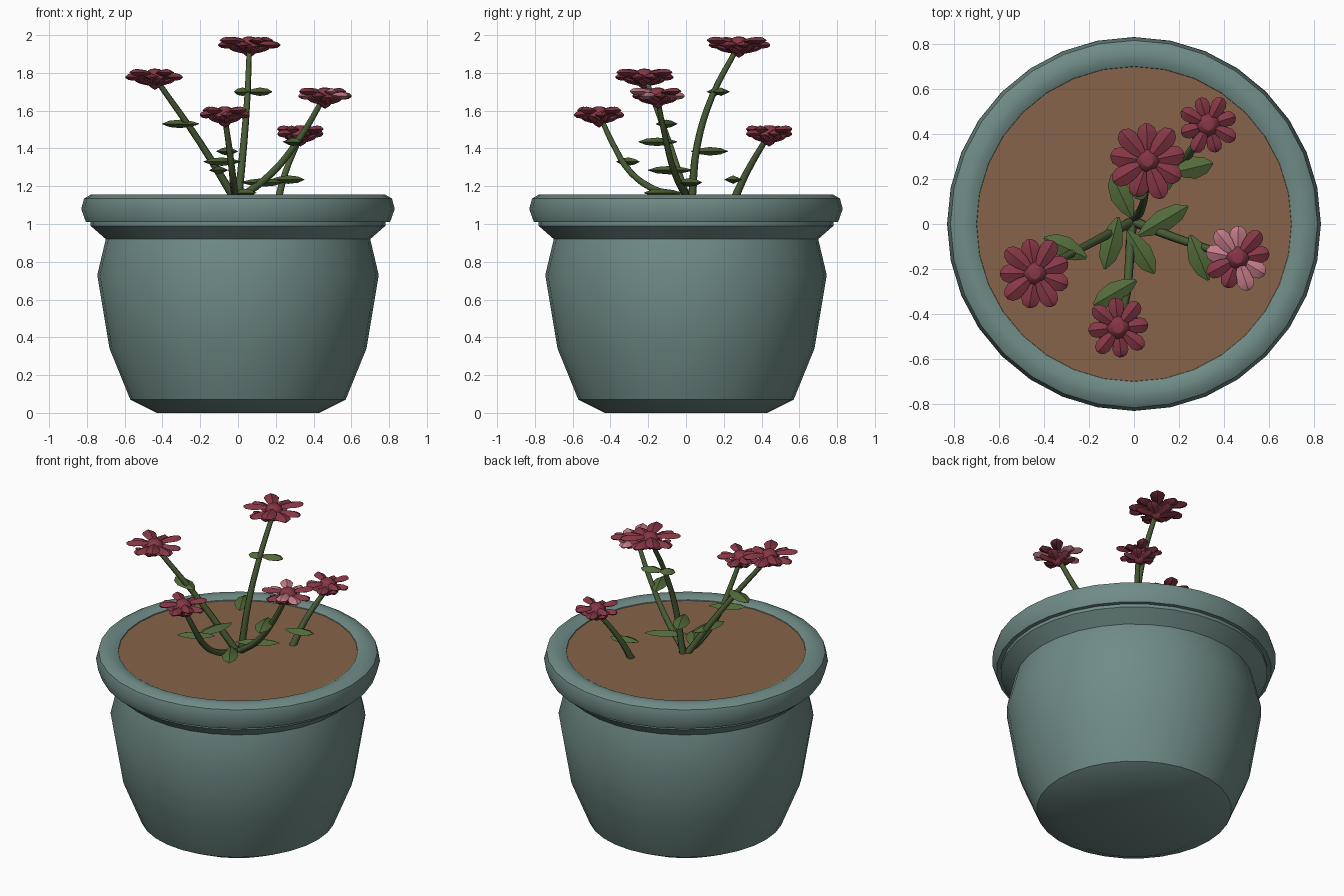
import bpy, bmesh, math
from mathutils import Vector

cube = bpy.data.objects.get("Cube")
if cube:
    bpy.data.objects.remove(cube, do_unlink=True)


def material(name, rgb):
    m = bpy.data.materials.new(name)
    m.use_nodes = True
    m.diffuse_color = (*rgb, 1)
    m.node_tree.nodes["Principled BSDF"].inputs["Base Color"].default_value = (*rgb, 1)
    return m


GLAZE = material("blue green glaze", (0.16, 0.26, 0.24))
SOIL = material("brown soil", (0.24, 0.127, 0.067))
STEM = material("stem green", (0.068, 0.11, 0.036))
LEAF = material("leaf green", (0.085, 0.145, 0.042))
RED = material("dark red", (0.24, 0.038, 0.06))
PINK = material("pale pink", (0.56, 0.2, 0.25))


def finish(name, bm, mats, angle=35):
    bmesh.ops.recalc_face_normals(bm, faces=bm.faces)
    me = bpy.data.meshes.new(name)
    bm.to_mesh(me)
    bm.free()
    for m in mats:
        me.materials.append(m)
    ob = bpy.data.objects.new(name, me)
    bpy.context.collection.objects.link(ob)
    bpy.ops.object.select_all(action='DESELECT')
    ob.select_set(True)
    bpy.context.view_layer.objects.active = ob
    bpy.ops.object.shade_smooth_by_angle(angle=math.radians(angle))
    return ob


def lathe(bm, profile, steps, centre=(0, 0, 0)):
    c = Vector(centre)
    verts = [bm.verts.new(c + Vector((0, r, z))) for r, z in profile]
    edges = [bm.edges.new(p) for p in zip(verts, verts[1:])]
    bmesh.ops.spin(bm, geom=verts + edges, cent=c, axis=(0, 0, 1),
                   angle=math.tau, steps=steps, use_duplicate=False)
    bmesh.ops.remove_doubles(bm, verts=bm.verts, dist=0.0005)


def blade(bm, base, tip, width, thick, outline, mat=0):
    """Leaf or petal: diamond sections strung from base to tip."""
    base, tip = Vector(base), Vector(tip)
    along = (tip - base).normalized()
    side = along.cross(Vector((0, 0, 1))).normalized()
    up = side.cross(along)
    rings = []
    for t, w in outline:
        c = base.lerp(tip, t)
        s, u = side * width * w / 2, up * thick * w / 2
        rings.append([bm.verts.new(c + d) for d in (s, u, -s, -u)])
    faces = [bm.faces.new(rings[0]), bm.faces.new(rings[-1])]
    for a, b in zip(rings, rings[1:]):
        for i in range(4):
            j = (i + 1) % 4
            faces.append(bm.faces.new((a[i], a[j], b[j], b[i])))
    for f in faces:
        f.material_index = mat


LEAF_SHAPE = [(0, .15), (.2, .65), (.5, 1), (.8, .75), (1, .1)]
PETAL_SHAPE = [(0, .35), (.35, .8), (.7, 1), (.9, .75), (1, .25)]

# Pot with foot, shoulder and rolled rim
bm = bmesh.new()
lathe(bm, [(0, 0), (.43, 0), (.57, .07), (.68, .34), (.745, .73), (.7, .92),
           (.78, .99), (.78, 1.01), (.805, 1.01), (.83, 1.08), (.815, 1.135),
           (.78, 1.155), (.73, 1.155), (.7, 1.14), (.69, 1.1)], 32)
finish("pot", bm, [GLAZE])

# Soil
bm = bmesh.new()
bmesh.ops.create_circle(bm, cap_ends=True, segments=32, radius=.705)
bmesh.ops.translate(bm, verts=bm.verts, vec=(0, 0, 1.135))
finish("soil", bm, [SOIL])


# Stems
def stem(name, points):
    cu = bpy.data.curves.new(name, 'CURVE')
    cu.dimensions = '3D'
    cu.bevel_depth = .022
    cu.bevel_resolution = 1
    cu.resolution_u = 4
    cu.use_fill_caps = True
    sp = cu.splines.new('BEZIER')
    sp.bezier_points.add(len(points) - 1)
    for i, (bp, co) in enumerate(zip(sp.bezier_points, points)):
        bp.co = co
        bp.handle_left_type = bp.handle_right_type = 'AUTO'
        bp.radius = 1 - .35 * i / (len(points) - 1)
    cu.materials.append(STEM)
    bpy.context.collection.objects.link(bpy.data.objects.new(name, cu))


# Flower heads: a ring of petals, a smaller ring below, a button and a cone
def flower(name, centre, radius, count, turn, pink=()):
    c = Vector(centre)
    bm = bmesh.new()
    lathe(bm, [(0, -.08), (.025, -.065), (.06, -.02), (.045, .015),
               (.025, .03), (0, .033)], 8, c)
    for i in range(count):
        a = turn + math.tau * i / count
        d = Vector((math.cos(a), math.sin(a), 0))
        lift = Vector((0, 0, .008 if i % 2 else -.008))
        reach = radius * (1 if i % 2 else .93)
        blade(bm, c + d * .025 + lift, c + d * reach + lift * 1.6,
              radius * .5, .04, PETAL_SHAPE, int(i in pink))
    for i in range(6):
        a = turn + .4 + math.tau * i / 6
        d = Vector((math.cos(a), math.sin(a), 0))
        blade(bm, c + d * .015 - Vector((0, 0, .055)),
              c + d * radius * .68 - Vector((0, 0, .022)),
              radius * .42, .028, PETAL_SHAPE)
    finish(name, bm, [RED, PINK], 30)


plants = {
    "tall": ([(0, .03, 1.12), (.03, .06, 1.42), (.05, .14, 1.68), (.06, .27, 1.93)],
             (.06, .28, 1.96), .178, 9, .2, ()),
    "right": ([(-.01, .01, 1.12), (-.2, -.09, 1.43), (-.43, -.21, 1.76)],
              (-.44, -.22, 1.79), .166, 9, .35, ()),
    "front": ([(-.01, 0, 1.13), (-.02, -.16, 1.18), (-.03, -.29, 1.27),
               (-.05, -.39, 1.43), (-.07, -.45, 1.56)],
              (-.07, -.46, 1.59), .142, 8, .1, ()),
    "back": ([(.21, .25, 1.12), (.25, .32, 1.27), (.33, .43, 1.46)],
             (.33, .44, 1.49), .135, 8, .3, ()),
    "left": ([(0, .01, 1.13), (.18, -.06, 1.27), (.33, -.11, 1.46), (.45, -.15, 1.66)],
             (.46, -.15, 1.69), .152, 9, .15, (2, 3, 4, 7, 8)),
}
for name, (path, *head) in plants.items():
    stem(name + "_stem", path)
    flower(name + "_flower", *head)

# Leaves: base xy, tip xy, height
leaves = [
    ((-.21, -.15), (-.4, -.06), 1.53), ((.05, .17), (.18, .2), 1.7),
    ((.07, .17), (-.02, .14), 1.7), ((-.01, .03), (-.1, .22), 1.385),
    ((.01, -.25), (-.18, -.36), 1.33), ((.25, -.05), (.33, -.25), 1.435),
    ((-.07, .03), (-.13, -.2), 1.285), ((.02, -.05), (.24, .08), 1.22),
    ((.18, .23), (.35, .27), 1.235), ((-.03, -.03), (.09, -.22), 1.165),
]
bm = bmesh.new()
for a, b, z in leaves:
    blade(bm, (*a, z), (*b, z), .1, .045, LEAF_SHAPE)
finish("leaves", bm, [LEAF], 40)
